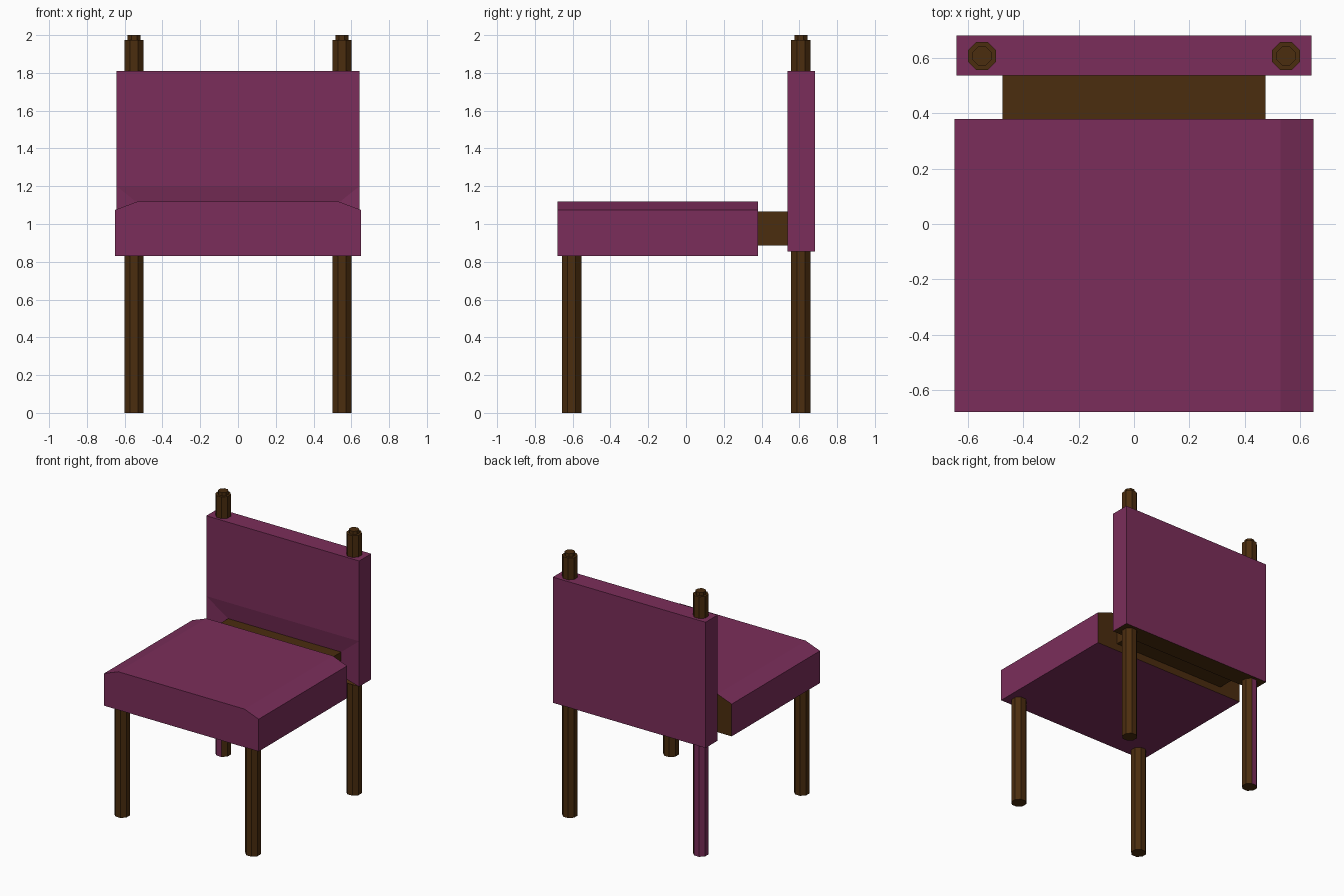
import bpy, bmesh, math
from mathutils import Vector, Matrix

if "Cube" in bpy.data.objects:
    bpy.data.objects.remove(bpy.data.objects["Cube"])


def material(name, rgb):
    m = bpy.data.materials.new(name)
    m.diffuse_color = (*rgb, 1)
    m.use_nodes = True
    m.node_tree.nodes["Principled BSDF"].inputs["Base Color"].default_value = m.diffuse_color
    return m


PLUM = material("plum fabric", (0.198, 0.027, 0.103))
WOOD = material("dark wood", (0.070, 0.026, 0.0045))


def finish(name, bm, mats):
    bmesh.ops.recalc_face_normals(bm, faces=bm.faces)
    me = bpy.data.meshes.new(name)
    bm.to_mesh(me)
    bm.free()
    for m in mats:
        me.materials.append(m)
    ob = bpy.data.objects.new(name, me)
    bpy.context.collection.objects.link(ob)
    return ob


def box(bm, lo, hi):
    lo, hi = Vector(lo), Vector(hi)
    size = Matrix.Diagonal((*(hi - lo), 1))
    bmesh.ops.create_cube(bm, size=1, matrix=Matrix.Translation((lo + hi) / 2) @ size)


def post(bm, x, y, r, z0, z1):
    bmesh.ops.create_cone(bm, cap_ends=True, segments=8, radius1=r, radius2=r, depth=z1 - z0,
                          matrix=Matrix.Translation((x, y, (z0 + z1) / 2))
                          @ Matrix.Rotation(math.pi / 8, 4, 'Z'))


# Seat cushion: chamfered profile extruded front to back, wooden rear face
bm = bmesh.new()
profile = [(-.65, .83), (.65, .83), (.65, 1.075), (.53, 1.12), (-.53, 1.12), (-.65, 1.075)]
face = bm.faces.new([bm.verts.new((x, -.68, z)) for x, z in profile])
ext = bmesh.ops.extrude_face_region(bm, geom=[face])
bmesh.ops.translate(bm, vec=(0, 1.06, 0),
                    verts=[g for g in ext["geom"] if isinstance(g, bmesh.types.BMVert)])
for f in bm.faces:
    f.material_index = int(f.calc_center_median().y > .37)
finish("seat", bm, [PLUM, WOOD])

# Backrest: slab with a shallow funnel around the connector, wooden underside
bm = bmesh.new()
box(bm, (-.642, .537, .855), (.642, .682, 1.81))
bmesh.ops.bisect_plane(bm, geom=bm.verts[:] + bm.edges[:] + bm.faces[:],
                       plane_co=(0, 0, 1.2), plane_no=(0, 0, 1))
low = next(f for f in bm.faces
           if f.calc_center_median().y < .54 and f.calc_center_median().z < 1.2)
bmesh.ops.inset_individual(bm, faces=[low], thickness=.01)
for v in low.verts:
    v.co = (math.copysign(.475, v.co.x), .56, 1.065 if v.co.z > 1 else .885)
for f in bm.faces:
    f.material_index = int(f.calc_center_median().z < .88)
finish("backrest", bm, [PLUM, WOOD])

# Connector between seat and backrest
bm = bmesh.new()
box(bm, (-.475, .37, .885), (.475, .57, 1.065))
finish("connector", bm, [WOOD])

# Legs: short ones in front, tall posts with small caps behind
for side, sx in (("left", -1), ("right", 1)):
    bm = bmesh.new()
    post(bm, sx * .55, -.605, .055, 0, .84)
    finish(f"front_leg_{side}", bm, [WOOD])
    bm = bmesh.new()
    post(bm, sx * .55, .608, .055, 0, 1.975)
    post(bm, sx * .55, .608, .037, 1.97, 2.0)
    # the outer half of the left rear leg is plum below the backrest
    if sx < 0:
        bmesh.ops.bisect_plane(bm, geom=bm.verts[:] + bm.edges[:] + bm.faces[:],
                               plane_co=(0, 0, .86), plane_no=(0, 0, 1))
        for f in bm.faces:
            c = f.calc_center_median()
            f.material_index = int(.1 < c.z < .86 and c.x < -.545)
    finish(f"back_post_{side}", bm, [WOOD, PLUM])
